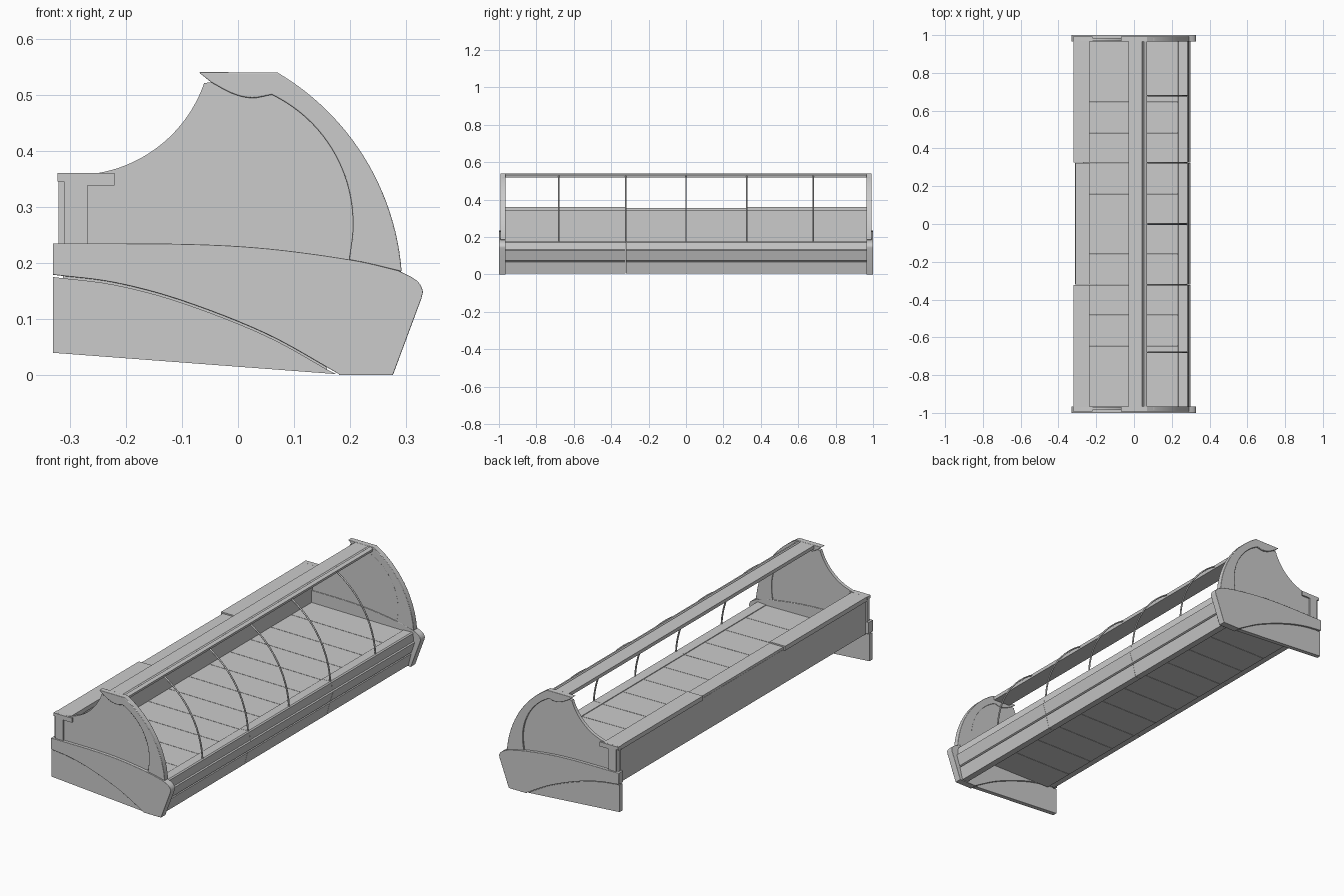
import bpy, bmesh, math
from mathutils import Vector

if "Cube" in bpy.data.objects:
    bpy.data.objects.remove(bpy.data.objects["Cube"])


def spline(pts, n=6):
    """Smooth Catmull-Rom points through a few 2D control points."""
    p = [Vector(q) for q in pts]
    p = [2 * p[0] - p[1]] + p + [2 * p[-1] - p[-2]]
    out = []
    for i in range(1, len(p) - 2):
        a, b, c, d = p[i - 1:i + 3]
        for k in range(n):
            t = k / n
            out.append(tuple(0.5 * (2 * b + (c - a) * t + (2 * a - 5 * b + 4 * c - d) * t ** 2
                                    + (3 * b - a - 3 * c + d) * t ** 3)))
    return out + [tuple(p[-2])]


def arc(cx, cz, r, a0, a1, n=24):
    """Points on a circle in the x-z plane, angles in degrees."""
    angles = [math.radians(a0 + (a1 - a0) * k / n) for k in range(n + 1)]
    return [(cx + r * math.cos(a), cz + r * math.sin(a)) for a in angles]


def prism(name, pts, y0, y1, mirror=False, bevel=0.0):
    """Extrude an x-z outline along y, optionally mirrored to the other end."""
    bm = bmesh.new()
    face = bm.faces.new([bm.verts.new((x, y0, z)) for x, z in pts])
    geo = bmesh.ops.extrude_face_region(bm, geom=[face])['geom']
    bmesh.ops.translate(bm, vec=(0, y1 - y0, 0),
                        verts=[v for v in geo if isinstance(v, bmesh.types.BMVert)])
    bmesh.ops.recalc_face_normals(bm, faces=bm.faces)
    me = bpy.data.meshes.new(name)
    bm.to_mesh(me)
    bm.free()
    ob = bpy.data.objects.new(name, me)
    bpy.context.collection.objects.link(ob)
    if bevel:
        m = ob.modifiers.new("bevel", 'BEVEL')
        m.width, m.segments, m.limit_method, m.angle_limit = bevel, 2, 'ANGLE', math.radians(50)
    if mirror:
        m = ob.modifiers.new("mirror", 'MIRROR')
        m.use_axis = (False, True, False)
    bpy.ops.object.select_all(action='DESELECT')
    ob.select_set(True)
    bpy.context.view_layer.objects.active = ob
    bpy.ops.object.shade_smooth_by_angle(angle=math.radians(30))
    return ob


def rect(x0, x1, z0, z1):
    return [(x0, z0), (x1, z0), (x1, z1), (x0, z1)]


# Shared curves of the end panels
front_arc = arc(-0.159, 0.15, 0.452, 59.6, 4.4)
inner_arc = [(0.198, 0.205)] + arc(-0.05, 0.27, 0.255, -6, 64.4)
dip = spline([(0.06, 0.50), (0.025, 0.494), (-0.01, 0.502), (-0.048, 0.522)], 4)
back_arc = arc(-0.29, 0.60, 0.243, 279.5, 341)
shoulder = spline([(-0.33, 0.235), (-0.10, 0.234), (0.05, 0.226), (0.20, 0.206), (0.285, 0.187)])
nose = spline([(0.285, 0.187), (0.317, 0.170), (0.329, 0.152), (0.327, 0.137)], 4)
sweep = spline([(-0.33, 0.179), (-0.22, 0.165), (-0.10, 0.133), (0.05, 0.074), (0.18, 0.002)])

# End panels: upper cheek, raised rim, lower band and kick plate
cheek = [(-0.32, 0.20), (-0.32, 0.36)] + back_arc + [(0.07, 0.53)] + front_arc[2:-1] + [(0.285, 0.16)]
prism("end_cheek", cheek, -0.985, -0.968, True)
rim = [(-0.07, 0.54)] + front_arc + inner_arc + dip[1:]
prism("end_rim", rim, -0.993, -0.965, True, 0.002)
band = shoulder + nose[1:] + [(0.276, 0.0), (0.18, 0.0)] + sweep[::-1]
prism("end_lower_band", band, -1.0, -0.965, True, 0.002)
kick = [(x, z - 0.004) for x, z in sweep[:-1]] + [(0.175, 0.002), (-0.33, 0.04)]
prism("end_kick_plate", kick, -0.994, -0.972, True)
backing = [(x, z + 0.001) for x, z in sweep[1:-1]] + [(x, z - 0.006) for x, z in sweep[-2:0:-1]]
prism("end_groove_backing", backing, -0.990, -0.974, True)

# Corner brackets beside the rear counter
bracket = [(-0.31, 0.22), (-0.268, 0.22), (-0.268, 0.338), (-0.22, 0.338), (-0.22, 0.36),
           (-0.322, 0.36), (-0.322, 0.345), (-0.31, 0.345)]
prism("rear_bracket", bracket, -0.993, -0.966, True)

# Front body, rear wall and counter, each in three sections
body = [(0.23, 0.004), (0.262, 0.004), (0.278, 0.066), (0.272, 0.070), (0.280, 0.074),
        (0.298, 0.128), (0.292, 0.132), (0.288, 0.170), (0.282, 0.175), (0.235, 0.173),
        (0.23, 0.155)]
for name, y0, y1, drop in (("front", -0.966, -0.3225, 0), ("middle", -0.3215, 0.3235, 0.006),
                           ("back", 0.3245, 0.966, 0)):
    prism("body_" + name, body, y0, y1)
    prism("rear_wall_" + name, rect(-0.312, -0.27, 0.172, 0.342), y0, y1)
    prism("counter_" + name, rect(-0.32 + 1.5 * drop, -0.235, 0.338, 0.36 - drop), y0, y1)

# Display deck made of twelve trays
tray = [(0.236, 0.155), (0.236, 0.170), (-0.271, 0.175), (-0.271, 0.160)]
step = 1.932 / 12
for i in range(12):
    y = -0.966 + i * step
    prism(f"deck_tray_{i + 1}", tray, y + 0.001, y + step - 0.001)

# Canopy with a grooved front edge
canopy = [(-0.03, 0.522), (0.064, 0.518), (0.068, 0.532), (0.052, 0.539),
          (0.047, 0.535), (0.042, 0.539), (-0.03, 0.539)]
prism("canopy", canopy, -0.966, 0.966)

# Curved glazing ribs
path = arc(-0.159, 0.15, 0.440, 58.5, 2.5)
for i, y in enumerate((-0.68, -0.322, 0.0, 0.325, 0.68)):
    cu = bpy.data.curves.new("rib_curve", 'CURVE')
    cu.dimensions = '3D'
    cu.bevel_depth, cu.bevel_resolution, cu.use_fill_caps = 0.004, 1, True
    sp = cu.splines.new('POLY')
    sp.points.add(len(path) - 1)
    for pt, (x, z) in zip(sp.points, path):
        pt.co = (x, y, z, 1)
    tmp = bpy.data.objects.new("rib_path", cu)
    me = bpy.data.meshes.new_from_object(tmp)
    bpy.data.objects.remove(tmp)
    bpy.context.collection.objects.link(bpy.data.objects.new(f"glazing_rib_{i + 1}", me))
